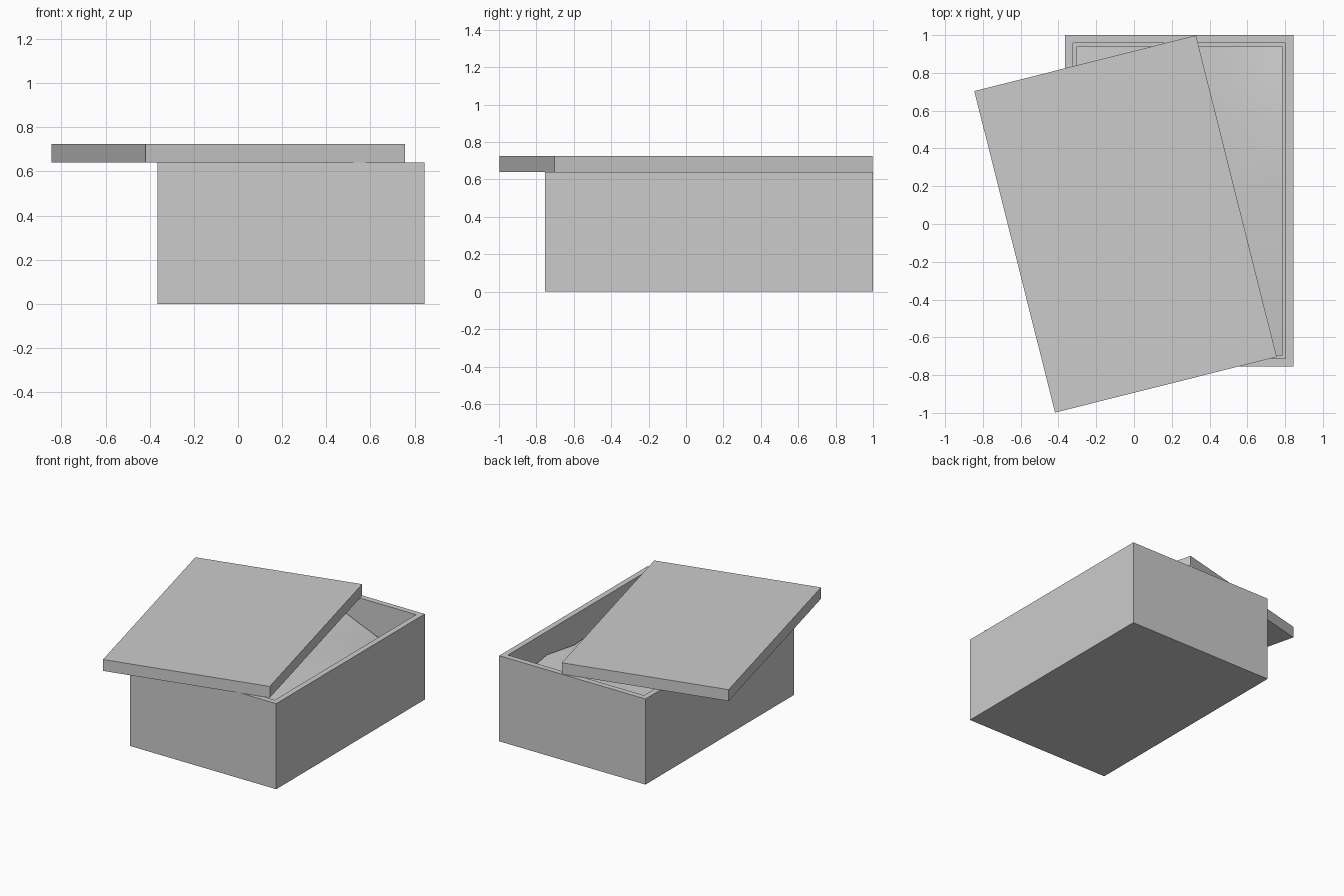
import bpy, bmesh, math
from mathutils import Matrix

if "Cube" in bpy.data.objects:
    bpy.data.objects.remove(bpy.data.objects["Cube"])

W, L, WALL = 1.21, 1.755, 0.06      # outer footprint and wall thickness
CX, CY = 0.24, 0.1225               # box centre


def make_object(name, bm):
    bmesh.ops.recalc_face_normals(bm, faces=bm.faces)
    mesh = bpy.data.meshes.new(name)
    bm.to_mesh(mesh)
    bm.free()
    obj = bpy.data.objects.new(name, mesh)
    bpy.context.collection.objects.link(obj)
    return obj


def block(name, size, centre, angle=0.0):
    bm = bmesh.new()
    mat = (Matrix.Translation(centre) @ Matrix.Rotation(angle, 4, 'Z')
           @ Matrix.Diagonal((*size, 1)))
    bmesh.ops.create_cube(bm, size=1, matrix=mat)
    return bm


# Open box: inset the top face and sink it to form the cavity
bm = block("box", (W, L, 0.64), (CX, CY, 0.32))
top = [max(bm.faces, key=lambda f: f.calc_center_median().z)]
bmesh.ops.inset_region(bm, faces=top, thickness=WALL)
floor = bmesh.ops.extrude_discrete_faces(bm, faces=top)["faces"]
bmesh.ops.translate(bm, verts=floor[0].verts, vec=(0, 0, -0.58))
make_object("box", bm)

# Lid: slab lying askew on the rim
lid = block("lid", (W, L, 0.085), (-0.045, 0, 0.6825), math.radians(14.1))
make_object("lid", lid)

# Contents: coarse, smooth, uneven fill between the walls
xs = [-0.305, -0.04, 0.225, 0.49, 0.785]
ys = [-0.695, -0.4, -0.1, 0.2, 0.52, 0.94]
heights = [
    [0.43, 0.45, 0.46, 0.45, 0.42],
    [0.45, 0.48, 0.49, 0.47, 0.44],
    [0.44, 0.49, 0.50, 0.48, 0.45],
    [0.45, 0.48, 0.50, 0.47, 0.43],
    [0.46, 0.50, 0.49, 0.46, 0.48],
    [0.45, 0.49, 0.51, 0.40, 0.41],
]
bm = bmesh.new()
rows = [[bm.verts.new((x, y, z)) for x, z in zip(xs, row)]
        for y, row in zip(ys, heights)]
for a, b in zip(rows, rows[1:]):
    for i in range(len(xs) - 1):
        bm.faces.new((a[i], a[i + 1], b[i + 1], b[i])).smooth = True
make_object("box_contents", bm)
